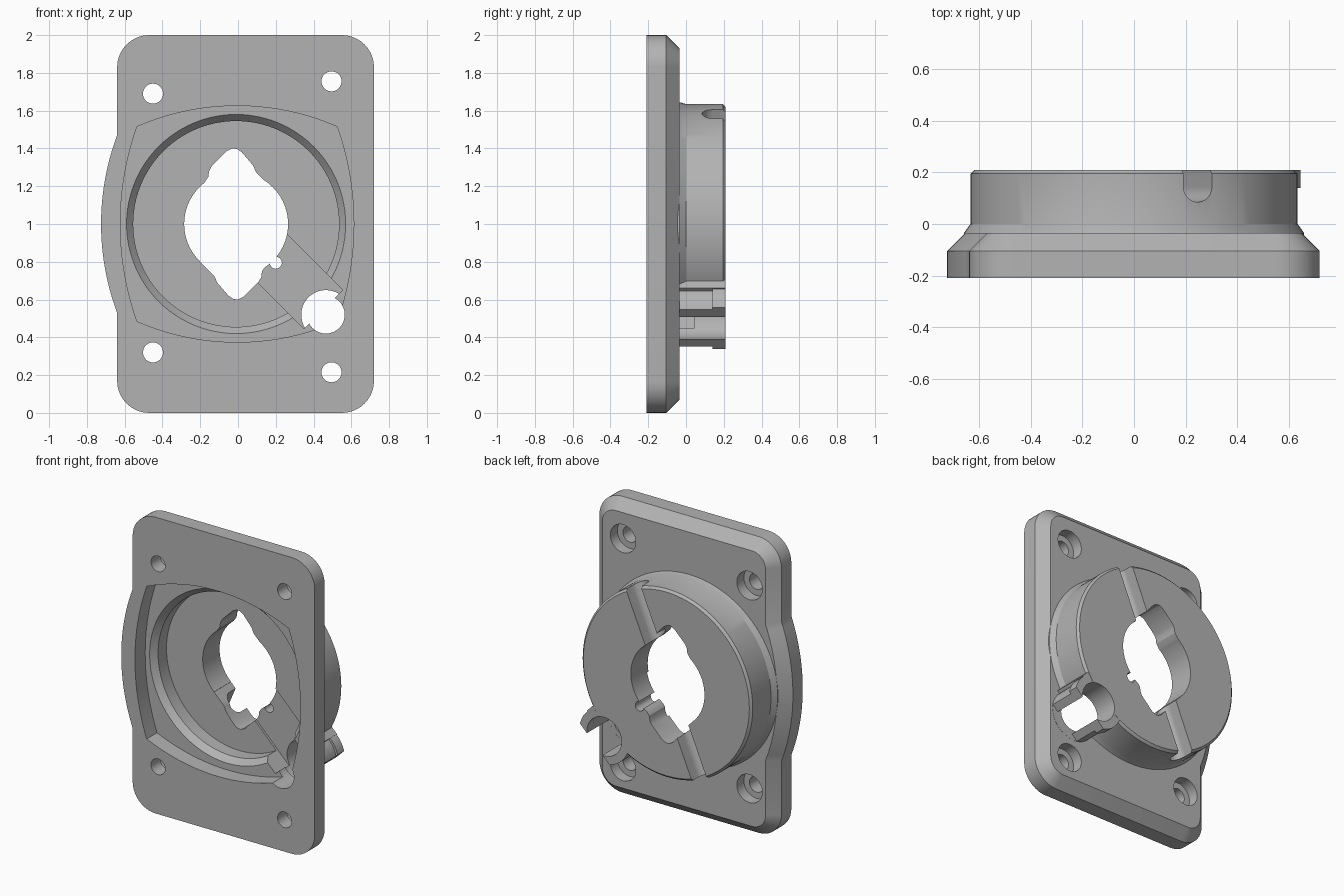
import bpy, bmesh
from math import sin, cos, pi, sqrt, radians, asin, atan2

if "Cube" in bpy.data.objects:
    bpy.data.objects.remove(bpy.data.objects["Cube"])

grey = bpy.data.materials.new("plain grey")
grey.use_nodes = True
grey.diffuse_color = (0.45, 0.45, 0.45, 1)
grey.node_tree.nodes["Principled BSDF"].inputs["Base Color"].default_value = grey.diffuse_color


def loft(name, rings):
    """Solid through equal-length (x, z) outlines placed at increasing y."""
    bm = bmesh.new()
    loops = [[bm.verts.new((x, y, z)) for x, z in pts] for y, pts in rings]
    n = len(loops[0])
    for a, b in zip(loops, loops[1:]):
        for i in range(n):
            j = (i + 1) % n
            bm.faces.new((a[i], a[j], b[j], b[i]))
    bm.faces.new(loops[0])
    bm.faces.new(loops[-1])
    bmesh.ops.recalc_face_normals(bm, faces=bm.faces)
    mesh = bpy.data.meshes.new(name)
    bm.to_mesh(mesh)
    bm.free()
    mesh.materials.append(grey)
    ob = bpy.data.objects.new(name, mesh)
    bpy.context.collection.objects.link(ob)
    return ob


def arc(cx, cz, r, a0, a1, n):
    return [(cx + r * cos(a0 + (a1 - a0) * i / n), cz + r * sin(a0 + (a1 - a0) * i / n))
            for i in range(n + 1)]


def ellipse(cx, cz, rx, rz=None, n=96):
    rz = rz or rx
    return [(cx + rx * cos(2 * pi * i / n), cz + rz * sin(2 * pi * i / n)) for i in range(n)]


def cylinder(name, x, z, r, y0, y1, n=48):
    return loft(name, [(y0, ellipse(x, z, r, n=n)), (y1, ellipse(x, z, r, n=n))])


def strip(angle, a0, a1, w, cx=0, cz=1):
    """Rectangle of half width w running from a0 to a1 along an angle."""
    c, s = cos(angle), sin(angle)
    return [(cx + a * c - b * s, cz + a * s + b * c)
            for a, b in ((a0, -w), (a1, -w), (a1, w), (a0, w))]


def prism(name, pts, y0, y1):
    return loft(name, [(y0, pts), (y1, pts)])


def plate_outline(inset):
    """Rounded rectangle with a shallow bulge on its -x side."""
    r, pts = 0.17 - inset, []
    corners = ((0.55, 0.17, -90), (0.55, 1.83, 0), (-0.47, 1.83, 90))
    for x, z, a in corners:
        pts += arc(x, z, r, radians(a), radians(a + 90), 10)
    big, reach = 1.342 - inset, 1.257 - inset
    half = atan2(sqrt(big * big - reach * reach), reach)
    pts += arc(0.617, 1, big, pi - half, pi + half, 24)
    return pts + arc(-0.47, 0.17, r, pi, 1.5 * pi, 10)


def bowed_square():
    """Four shallow arcs meeting at corners."""
    hx, hz, top, side = 0.53, 0.515, 1.325, 1.55
    a, b = asin(hx / top), asin(hz / side)
    pts = []
    for turn, r, h, off in ((0, side, b, hx), (1, top, a, hz),
                            (2, side, b, hx), (3, top, a, hz)):
        t = turn * pi / 2
        back = off - r * cos(h)
        pts += arc(-0.005 + back * cos(t), 1 + back * sin(t), r, t - h, t + h, 20)[:-1]
    return pts


DIAG = -pi / 4
HX, HZ = 0.465, 0.52      # cable hole centre
BACK = 0.21

# Solid parts
body = loft("mounting_plate", [(-BACK, plate_outline(0)), (-0.105, plate_outline(0)),
                               (-0.035, plate_outline(0.07))])
solids = [
    loft("round_boss", [(-0.08, ellipse(0, 1, 0.66, 0.645)), (-0.035, ellipse(0, 1, 0.66, 0.645)),
                        (0, ellipse(0, 1, 0.635)), (BACK - 0.015, ellipse(0, 1, 0.635)),
                        (BACK, ellipse(0, 1, 0.62))]),
    prism("channel_housing", strip(DIAG, 0.3, 0.66, 0.18), -0.07, BACK - 0.002),
    cylinder("hole_collar", HX, HZ, 0.17, -0.075, 0.16),
    cylinder("hole_lip", HX, HZ, 0.185, 0.14, BACK - 0.001),
]

# Cuts: front recess, bore, channel and cable hole
cuts = [
    prism("front_recess", bowed_square(), -0.3, -0.1),
    loft("bore", [(-0.12, ellipse(-0.01, 1, 0.58)), (-0.1, ellipse(-0.01, 1, 0.58)),
                  (-0.06, ellipse(-0.01, 1, 0.545)), (0.03, ellipse(-0.01, 1, 0.545))]),
    prism("channel", strip(DIAG, 0.2, 0.64, 0.145), -0.13, 0.045),
    cylinder("cable_hole", HX, HZ, 0.1, -0.3, 0.05),
    cylinder("cable_notch", HX, HZ, 0.13, -0.0345, 0.3),
    prism("collar_opening", strip(DIAG, 0.1, 0.5, 0.4, HX, HZ), -0.034, 0.3),
]

# Keyed centre opening with two pointed lobes
lobe = [(0.17, 1.2), (0.12, 1.25), (0.095, 1.275), (0.08, 1.31), (0.02, 1.38), (-0.005, 1.397),
        (-0.03, 1.4), (-0.06, 1.385), (-0.14, 1.305), (-0.153, 1.28), (-0.157, 1.25), (-0.19, 1.2)]
lobe += [(-0.03 - x, 2 - z) for x, z in lobe]
cuts += [
    cylinder("centre_opening", -0.01, 1, 0.275, -0.2, 0.4, 80),
    prism("opening_lobes", lobe, -0.21, 0.41),
    cylinder("pin_hole", 0.2, 0.795, 0.032, -0.22, 0.42, 24),
    prism("pin_slit", strip(DIAG, 0.2, 0.29, 0.012), -0.23, 0.43),
]

# Round-bottomed groove across the back
groove = []
for i in range(1, 11):
    t = i * pi / 20
    groove.append((0.085 + 0.06 * (1 - cos(t)), strip(radians(67), -0.9, 0.9, 0.06 * sin(t))))
groove.append((0.35, groove[-1][1]))
cuts.append(loft("back_groove", groove))

# Counterbored screw holes
for x, z in ((-0.45, 1.69), (0.495, 1.755), (-0.45, 0.32), (0.495, 0.215)):
    small, wide = ellipse(x, z, 0.053, n=32), ellipse(x, z, 0.095, n=32)
    cuts.append(loft("screw_hole", [(-0.3, small), (-0.11, small), (-0.11, wide), (0.0, wide)]))

# Combine everything into one solid
bpy.context.view_layer.objects.active = body
for parts, mode in ((solids, "UNION"), (cuts, "DIFFERENCE")):
    for part in parts:
        mod = body.modifiers.new(part.name, "BOOLEAN")
        mod.operation, mod.solver, mod.object = mode, "EXACT", part
        bpy.ops.object.modifier_apply(modifier=mod.name)
        bpy.data.objects.remove(part)

bpy.ops.object.select_all(action="DESELECT")
body.select_set(True)
bpy.ops.object.shade_smooth_by_angle(angle=radians(25))
